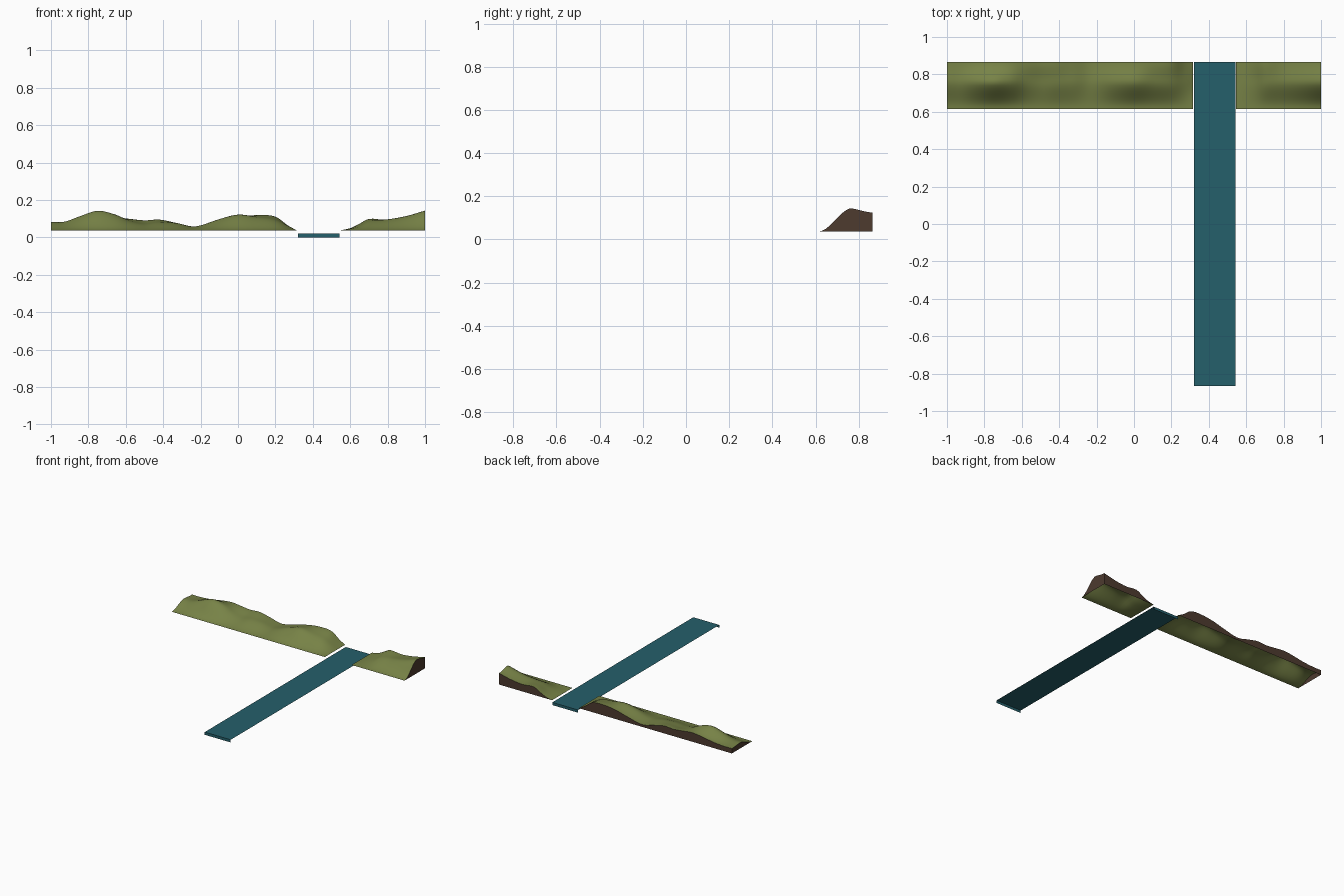
import bpy, bmesh

if "Cube" in bpy.data.objects:
    bpy.data.objects.remove(bpy.data.objects["Cube"])

BASE, Y0, Y1 = 0.037, 0.615, 0.865


def material(name, rgb):
    m = bpy.data.materials.new(name)
    m.diffuse_color = (*rgb, 1)
    m.use_nodes = True
    m.node_tree.nodes["Principled BSDF"].inputs["Base Color"].default_value = m.diffuse_color
    return m


grass = material("grass green", (0.185, 0.225, 0.062))
earth = material("earth brown", (0.075, 0.043, 0.028))
water = material("water teal", (0.018, 0.115, 0.145))

# Ridge heights: (x, height along the crest, height along the back edge)
LEFT = [(-1, .046, .038), (-.93, .047, .038), (-.84, .080, .045), (-.75, .108, .06),
        (-.66, .088, .07), (-.58, .052, .062), (-.5, .036, .054), (-.42, .045, .058),
        (-.33, .040, .040), (-.23, .022, .018), (-.1, .062, .045), (0, .086, .07),
        (.1, .072, .082), (.2, .058, .074), (.27, .024, .024), (.315, 0, 0)]
RIGHT = [(.545, 0, 0), (.6, .010, .012), (.65, .024, .036), (.7, .05, .062), (.8, .060, .055),
         (.9, .078, .066), (1, .108, .088)]


def spline(pts, x, k):
    # Catmull-Rom style interpolation on uneven points
    n = len(pts)
    i = max(j for j in range(n - 1) if pts[j][0] <= x + 1e-9)

    def slope(j):
        a, b = pts[max(j - 1, 0)], pts[min(j + 1, n - 1)]
        return (b[k] - a[k]) / (b[0] - a[0])
    h = pts[i + 1][0] - pts[i][0]
    t = (x - pts[i][0]) / h
    return ((2*t**3 - 3*t*t + 1) * pts[i][k] + (t**3 - 2*t*t + t) * h * slope(i)
            + (3*t*t - 2*t**3) * pts[i + 1][k] + (t**3 - t*t) * h * slope(i + 1))


def smooth(a, b, v):
    t = min(max((v - a) / (b - a), 0), 1)
    return t * t * (3 - 2 * t)


def height(pts, x, y):
    w = smooth(0.75, 0.865, y)
    ridge = spline(pts, x, 1) * (1 - w) + spline(pts, x, 2) * w
    return BASE + max(ridge, 0) * smooth(Y0, 0.77, y)


def finish(name, bm, mats):
    me = bpy.data.meshes.new(name)
    bm.to_mesh(me)
    bm.free()
    for m in mats:
        me.materials.append(m)
    ob = bpy.data.objects.new(name, me)
    bpy.context.collection.objects.link(ob)
    return ob


# Hill bank: smooth grass sheet, earth skirts on the back and the outer end, open below
def hill(name, pts, outer):
    bm = bmesh.new()
    xa, xb = pts[0][0], pts[-1][0]
    nx, ny = round((xb - xa) / 0.02), 16
    grid = []
    for i in range(nx + 1):
        x = xa + (xb - xa) * i / nx
        ys = [Y0 + (Y1 - Y0) * j / ny for j in range(ny + 1)]
        grid.append([bm.verts.new((x, y, height(pts, x, y))) for y in ys])
    for i in range(nx):
        for j in range(ny):
            f = bm.faces.new((grid[i][j], grid[i+1][j], grid[i+1][j+1], grid[i][j+1]))
            f.smooth = True

    def skirt(edge):
        top = [bm.verts.new(v.co) for v in edge]
        low = [bm.verts.new((v.co.x, v.co.y, BASE)) for v in edge]
        for a in range(len(edge) - 1):
            if max(top[a].co.z, top[a+1].co.z) - BASE > 1e-5:
                bm.faces.new((low[a], low[a+1], top[a+1], top[a])).material_index = 1
    skirt([col[-1] for col in reversed(grid)])
    skirt(grid[-1] if outer > 0 else grid[0][::-1])
    finish(name, bm, (grass, earth))


hill("left_hill", LEFT, -1)
hill("right_hill", RIGHT, 1)

# River: flat sheet with its two ends folded down
bm = bmesh.new()
path = [(-Y1, 0), (-Y1, 0.021), (Y1, 0.021), (Y1, 0)]
rows = [[bm.verts.new((x, y, z)) for x in (0.32, 0.543)] for y, z in path]
for a, b in zip(rows, rows[1:]):
    bm.faces.new((a[0], a[1], b[1], b[0]))
finish("river", bm, (water,))
